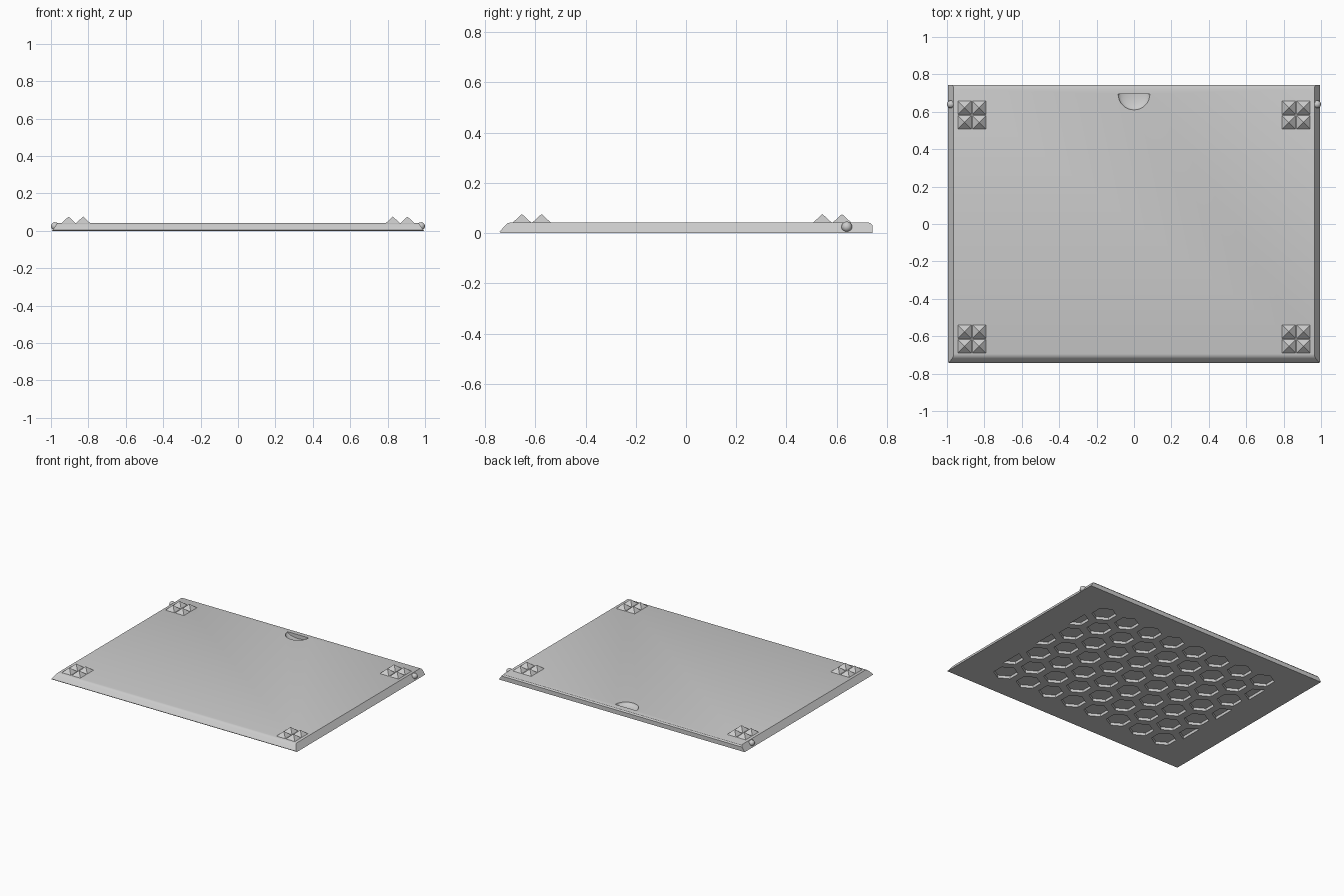
import bpy
import bmesh
import math
from mathutils import Matrix, Vector

default = bpy.data.objects.get("Cube")
if default:
    bpy.data.objects.remove(default, do_unlink=True)

grey = bpy.data.materials.new("light_grey")
grey.use_nodes = True
COLOUR = (0.6, 0.6, 0.6, 1)
grey.diffuse_color = COLOUR
grey.node_tree.nodes["Principled BSDF"].inputs["Base Color"].default_value = COLOUR

TOP = 0.043


def finish(name, bm):
    """Turn a bmesh into a named object in the scene."""
    bmesh.ops.recalc_face_normals(bm, faces=bm.faces)
    mesh = bpy.data.meshes.new(name)
    bm.to_mesh(mesh)
    bm.free()
    mesh.materials.append(grey)
    obj = bpy.data.objects.new(name, mesh)
    bpy.context.collection.objects.link(obj)
    return obj


def activate(obj):
    bpy.ops.object.select_all(action="DESELECT")
    obj.select_set(True)
    bpy.context.view_layer.objects.active = obj


def smooth(obj):
    activate(obj)
    bpy.ops.object.shade_smooth_by_angle(angle=math.radians(30))


def prism(bm, ring_a, ring_b):
    """Solid between two matching rings of points."""
    a = [bm.verts.new(p) for p in ring_a]
    b = [bm.verts.new(p) for p in ring_b]
    bm.faces.new(a)
    bm.faces.new(list(reversed(b)))
    for i in range(len(a)):
        j = (i + 1) % len(a)
        bm.faces.new((a[i], b[i], b[j], a[j]))


def cut(target, cutter):
    cutter.hide_render = True
    mod = target.modifiers.new("cut", "BOOLEAN")
    mod.operation = "DIFFERENCE"
    mod.solver = "EXACT"
    mod.object = cutter
    activate(target)
    bpy.ops.object.modifier_apply(modifier=mod.name)
    bpy.data.objects.remove(cutter, do_unlink=True)


# Cover plate: side profile (y, z) swept across, with sloping left and right sides
profile = [(-0.738, 0), (-0.742, 0.005), (-0.718, 0.033), (-0.709, 0.04), (-0.695, TOP),
           (0.722, TOP), (0.734, 0.04), (0.742, 0.031), (0.742, 0)]


def side(sign):
    return [(sign * (0.994 - 0.03 * z / TOP), y, z) for y, z in profile]


bm = bmesh.new()
prism(bm, side(-1), side(1))
plate = finish("cover_plate", bm)

# Honeycomb pockets in the underside, with half cells at the ends of alternate rows
PITCH, RADIUS, DEPTH = 0.195, 0.083, 0.02
bm = bmesh.new()
for row in range(-3, 4):
    full = row % 2 == 1
    count = 8 if full else 9
    limit = 4 * PITCH
    for col in range(count):
        cx = (col - (count - 1) / 2) * PITCH
        cy = row * PITCH * math.sqrt(3) / 2
        ring = []
        for k in range(6):
            angle = math.radians(30 + 60 * k)
            x = cx + RADIUS * math.cos(angle)
            ring.append((max(-limit, min(limit, x)), cy + RADIUS * math.sin(angle)))
        prism(bm, [(x, y, -DEPTH) for x, y in ring], [(x, y, DEPTH) for x, y in ring])
cut(plate, finish("pocket_cutter", bm))

# Thumb notch: half of a flattened ball scooped from the top, straight at the back
bm = bmesh.new()
bmesh.ops.create_uvsphere(bm, u_segments=32, v_segments=16, radius=1)
geom = bm.verts[:] + bm.edges[:] + bm.faces[:]
bmesh.ops.bisect_plane(bm, geom=geom, plane_co=(0, 0.001, 0), plane_no=(0, 1, 0), clear_outer=True)
bmesh.ops.holes_fill(bm, edges=[e for e in bm.edges if e.is_boundary])
bmesh.ops.transform(bm, verts=bm.verts,
                    matrix=Matrix.Translation((0, 0.695, TOP)) @ Matrix.Diagonal((0.085, 0.085, 0.028, 1)))
cut(plate, finish("notch_cutter", bm))
smooth(plate)

# Grip pads: two by two pyramids at each corner
corners = {"front_right": (-0.867, -0.614), "front_left": (0.867, -0.614),
           "back_right": (-0.867, 0.582), "back_left": (0.867, 0.582)}
for corner, (px, py) in corners.items():
    bm = bmesh.new()
    for dx in (-0.039, 0.039):
        for dy in (-0.039, 0.039):
            bmesh.ops.create_cone(
                bm, cap_ends=True, segments=4, radius1=0.037 * math.sqrt(2), radius2=0, depth=0.034,
                matrix=Matrix.Translation(Vector((px + dx, py + dy, TOP + 0.016)))
                @ Matrix.Rotation(math.radians(45), 4, "Z"))
    finish(corner + "_grip_pad", bm)

# Snap knobs on the two sides near the back
for name, sign in (("left", 1), ("right", -1)):
    bm = bmesh.new()
    bmesh.ops.create_uvsphere(bm, u_segments=24, v_segments=12, radius=0.021,
                              matrix=Matrix.Translation((sign * 0.979, 0.64, 0.025)))
    smooth(finish(name + "_snap_knob", bm))
